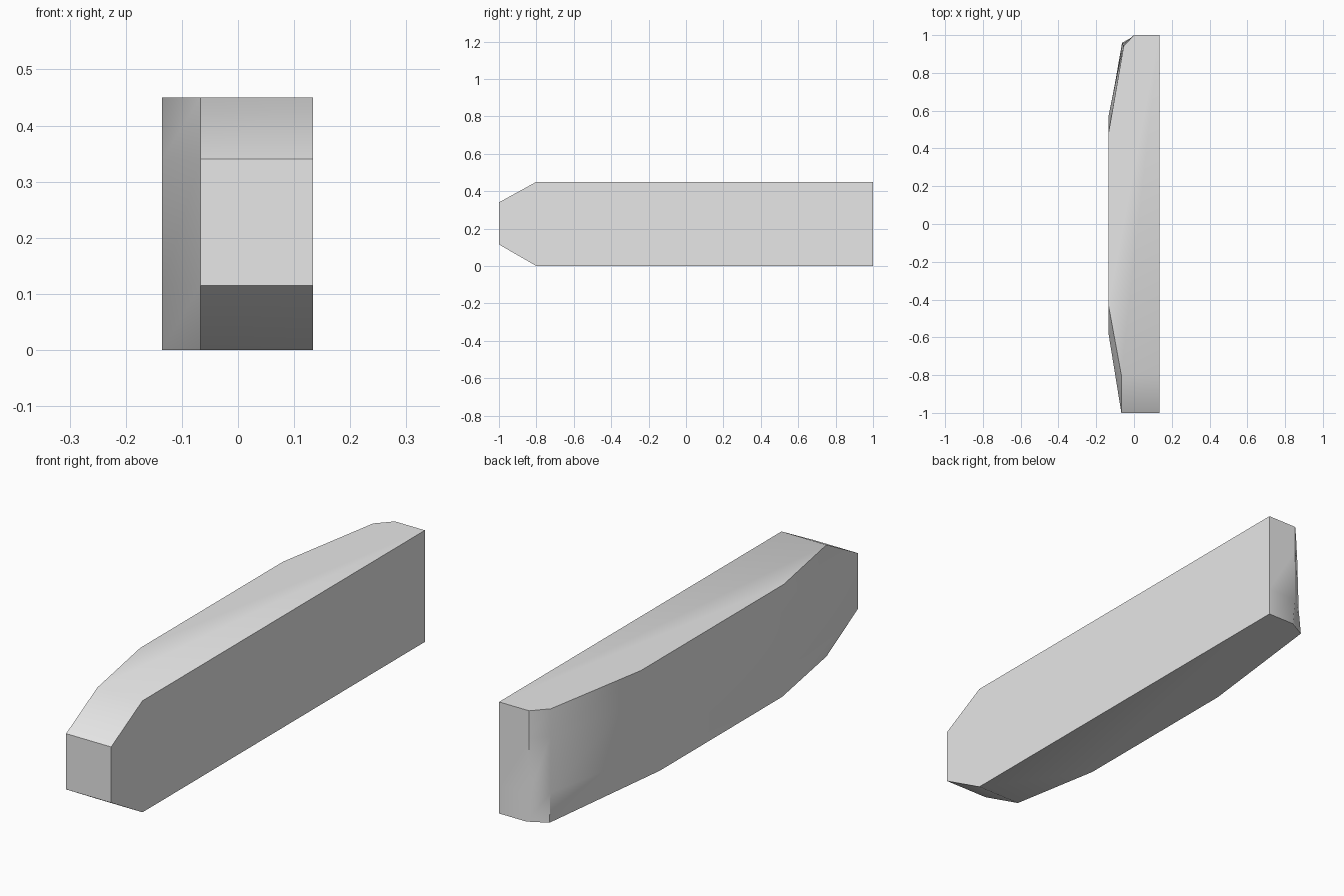
import bpy
import bmesh
import math

cube = bpy.data.objects.get("Cube")
if cube:
    bpy.data.objects.remove(cube, do_unlink=True)

# Plain light grey material
grey = bpy.data.materials.new("light_grey")
grey.use_nodes = True
colour = (0.8, 0.8, 0.8, 1.0)
grey.diffuse_color = colour
grey.node_tree.nodes["Principled BSDF"].inputs["Base Color"].default_value = colour

INNER, OUTER, NOSE = 0.134, -0.135, -0.067   # x of flat side, bowed side, nose edge


def outline(nose_y, front_y, back_y, back_x, corner):
    """Plan outline: flat inner side, square back, bevelled corner, tapered nose."""
    return [(INNER, nose_y), (INNER, 1.0), (back_x, 1.0), corner,
            (OUTER, back_y), (OUTER, front_y), (NOSE, nose_y)]


# Outlines at each height: the nose is chamfered above and below
levels = [
    (0.00, outline(-0.8, -0.42, 0.36, 0.012, (-0.063, 0.96))),
    (0.115, outline(-1.0, -0.58, 0.55, 0.0, (-0.06, 0.95))),
    (0.34, outline(-1.0, -0.58, 0.57, 0.0, (-0.057, 0.945))),
    (0.45, outline(-0.8, -0.43, 0.48, 0.0, (-0.055, 0.94))),
]

# Loft the outlines into the solid block
bm = bmesh.new()
rings = [[bm.verts.new((x, y, z)) for x, y in pts] for z, pts in levels]
count = len(rings[0])
for low, high in zip(rings, rings[1:]):
    for i in range(count):
        j = (i + 1) % count
        bm.faces.new((low[i], low[j], high[j], high[i]))
bm.faces.new(rings[0][::-1])
bm.faces.new(rings[-1])
bmesh.ops.recalc_face_normals(bm, faces=bm.faces)

mesh = bpy.data.meshes.new("bevelled_block")
bm.to_mesh(mesh)
bm.free()
mesh.materials.append(grey)
block = bpy.data.objects.new("bevelled_block", mesh)
bpy.context.collection.objects.link(block)

# Soft shading on shallow bends, crisp on the hard edges
bpy.ops.object.select_all(action='DESELECT')
block.select_set(True)
bpy.context.view_layer.objects.active = block
bpy.ops.object.shade_smooth_by_angle(angle=math.radians(38))
